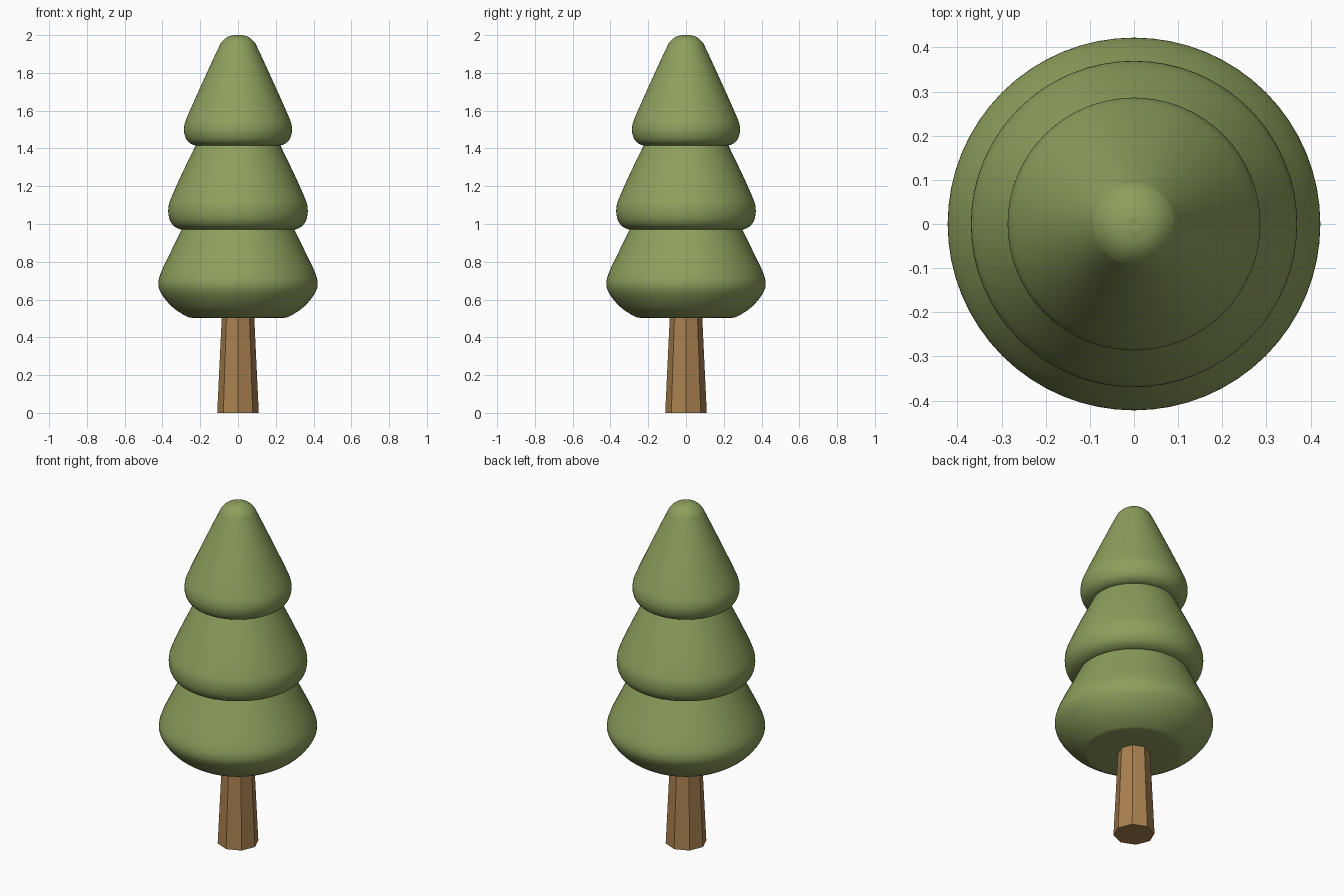
import bpy, bmesh, math
from mathutils import Vector

if "Cube" in bpy.data.objects:
    bpy.data.objects.remove(bpy.data.objects["Cube"])


def material(name, rgb):
    m = bpy.data.materials.new(name)
    m.diffuse_color = (*rgb, 1)
    m.use_nodes = True
    m.node_tree.nodes["Principled BSDF"].inputs["Base Color"].default_value = m.diffuse_color
    return m


GREEN = material("leaf green", (0.27, 0.35, 0.11))
BROWN = material("bark brown", (0.40, 0.22, 0.08))


def smooth_path(pts, steps=5):
    """Catmull-Rom curve through (radius, z) points."""
    p = [Vector(q) for q in pts]
    p = [p[0]] + p + [p[-1]]
    out = []
    for a, b, c, d in zip(p, p[1:], p[2:], p[3:]):
        for i in range(steps):
            t = i / steps
            out.append(0.5 * (2 * b + (c - a) * t + (2 * a - 5 * b + 4 * c - d) * t * t
                              + (3 * b - a - 3 * c + d) * t ** 3))
    return out + [p[-1]]


def lathe(name, path, sides, mat, smooth):
    bm = bmesh.new()
    rings = []
    for r, z in path:
        rings.append([bm.verts.new((r * math.cos(2 * math.pi * k / sides),
                                    r * math.sin(2 * math.pi * k / sides), z))
                      for k in range(sides)])
    for lo, hi in zip(rings, rings[1:]):
        for k in range(sides):
            n = (k + 1) % sides
            bm.faces.new((lo[k], lo[n], hi[n], hi[k]))
    bm.faces.new(rings[0][::-1])
    bm.faces.new(rings[-1])
    for f in bm.faces:
        f.smooth = smooth
    mesh = bpy.data.meshes.new(name)
    bm.to_mesh(mesh)
    bm.free()
    mesh.materials.append(mat)
    ob = bpy.data.objects.new(name, mesh)
    bpy.context.collection.objects.link(ob)
    return ob


# Eight-sided tapering trunk
lathe("trunk", [(0.11, 0), (0.084, 0.55)], 8, BROWN, False)

# Three rounded foliage tiers, each top tucked inside the tier above
tiers = {
    "lower_foliage": [(0.14, 0.502), (0.24, 0.503), (0.28, 0.515), (0.35, 0.563), (0.405, 0.63),
                      (0.422, 0.685), (0.405, 0.75), (0.355, 0.855), (0.30, 0.967), (0.275, 1.02)],
    "middle_foliage": [(0.20, 0.968), (0.28, 0.969), (0.315, 0.975), (0.345, 0.995), (0.364, 1.03),
                       (0.369, 1.08), (0.355, 1.135), (0.295, 1.27), (0.225, 1.415), (0.20, 1.47)],
    "upper_foliage": [(0.14, 1.413), (0.20, 1.414), (0.24, 1.42), (0.268, 1.441), (0.283, 1.475),
                      (0.285, 1.515), (0.268, 1.57), (0.19, 1.745), (0.107, 1.925),
                      (0.085, 1.965), (0.055, 1.99), (0.02, 2.0), (0.004, 2.0)],
}
for name, pts in tiers.items():
    lathe(name, smooth_path(pts), 64, GREEN, True)
